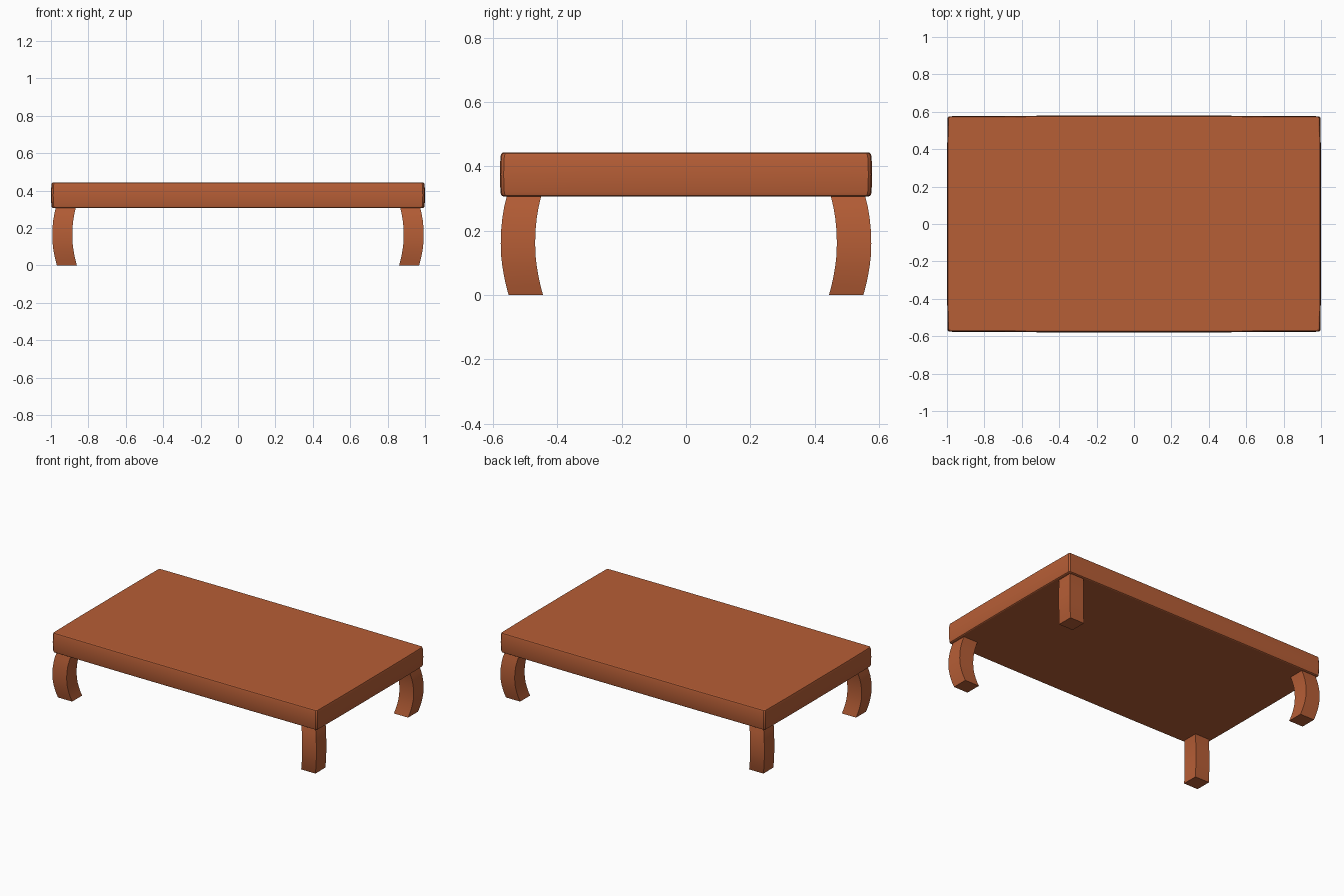
import bpy, bmesh

if "Cube" in bpy.data.objects:
    bpy.data.objects.remove(bpy.data.objects["Cube"])

wood = bpy.data.materials.new("warm brown wood")
wood.diffuse_color = (0.47, 0.112, 0.037, 1)
wood.use_nodes = True
wood.node_tree.nodes["Principled BSDF"].inputs["Base Color"].default_value = wood.diffuse_color


def loft(name, rings, angle):
    """Skin a stack of closed rings and cap both ends."""
    bm = bmesh.new()
    loops = [[bm.verts.new(p) for p in ring] for ring in rings]
    n = len(loops[0])
    for a, b in zip(loops, loops[1:]):
        for i in range(n):
            j = (i + 1) % n
            bm.faces.new((a[i], a[j], b[j], b[i]))
    bm.faces.new(loops[0][::-1])
    bm.faces.new(loops[-1])
    bmesh.ops.recalc_face_normals(bm, faces=bm.faces)
    mesh = bpy.data.meshes.new(name)
    bm.to_mesh(mesh)
    bm.free()
    mesh.materials.append(wood)
    obj = bpy.data.objects.new(name, mesh)
    bpy.context.collection.objects.link(obj)
    bpy.ops.object.select_all(action='DESELECT')
    obj.select_set(True)
    bpy.context.view_layer.objects.active = obj
    bpy.ops.object.shade_smooth_by_angle(angle=angle)
    return obj


# Tabletop: thick slab, sides bowed out very slightly, softened rims
def slab_ring(z, inset):
    x, y = 1.0 - inset, 0.579 - inset
    c, bow = 0.012, 0.003
    quarter = [(x, 0.3), (x - bow, y - c), (x - c, y - bow), (0.48, y)]
    pts = (quarter
           + [(-px, py) for px, py in quarter[::-1]]
           + [(-px, -py) for px, py in quarter]
           + [(px, -py) for px, py in quarter[::-1]])
    return [(px, py, z) for px, py in pts]


levels = [(0.307, 0.010), (0.310, 0.005), (0.320, 0.002), (0.375, 0.0),
          (0.430, 0.002), (0.440, 0.005), (0.443, 0.010)]
loft("tabletop", [slab_ring(z, i) for z, i in levels], 0.35)

# Legs: square section, bowed outward along the diagonal
bow = [(0.0, 0.0), (0.03, 0.008), (0.06, 0.0145), (0.09, 0.0195), (0.12, 0.0230),
       (0.16, 0.0245), (0.20, 0.0235), (0.24, 0.0195), (0.275, 0.0135), (0.315, 0.004)]
half = 0.0535
for sx, side in ((-1, "left"), (1, "right")):
    for sy, end in ((-1, "front"), (1, "back")):
        rings = []
        for z, d in bow:
            cx, cy = sx * (0.915 + d), sy * (0.498 + d)
            rings.append([(cx + half * u, cy + half * v, z)
                          for u, v in ((-1, -1), (1, -1), (1, 1), (-1, 1))])
        loft(f"{end}_{side}_leg", rings, 0.6)
